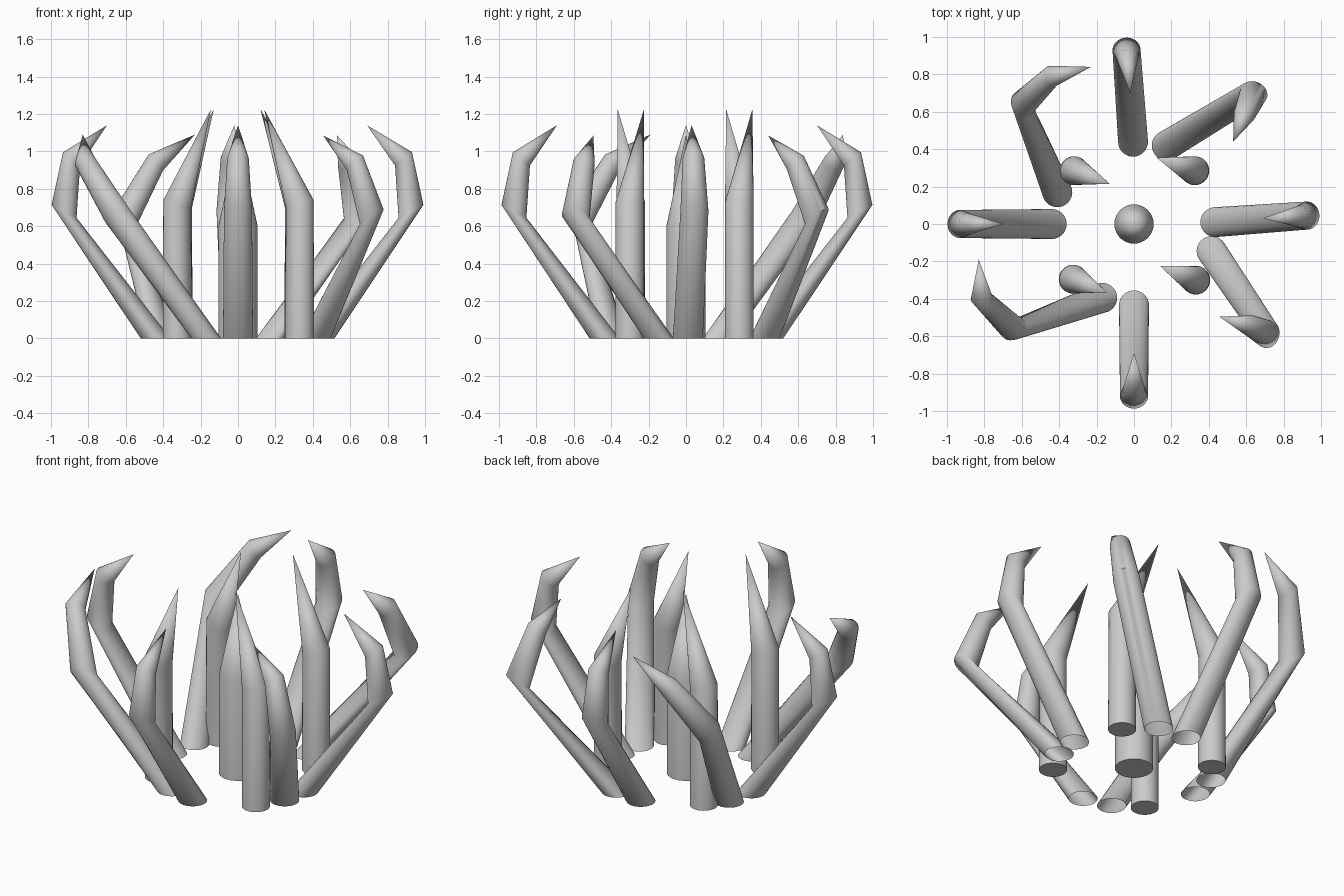
import bpy, bmesh, math
from mathutils import Vector

if "Cube" in bpy.data.objects:
    bpy.data.objects.remove(bpy.data.objects["Cube"])

SIDES = 32
Z = Vector((0, 0, 1))


def spike(name, points, radii, capped):
    """Skin rings along a path, ending in a pointed tip."""
    pts = [Vector(p) for p in points]
    dirs = [(b - a).normalized() for a, b in zip(pts, pts[1:])]
    bm = bmesh.new()
    rings = []
    for i, r in enumerate(radii):
        if i == 0:
            normal = Z                                  # flat cut on the ground
        elif i + 1 < len(dirs):
            normal = dirs[i] + dirs[i + 1]              # knee leans toward the tip
        else:
            normal = dirs[i] + 0.3 * dirs[i - 1]
        q = Z.rotation_difference(normal.normalized())
        ring = []
        for k in range(SIDES):
            a = 2 * math.pi * k / SIDES
            ring.append(bm.verts.new(pts[i] + q @ Vector((r * math.cos(a), r * math.sin(a), 0))))
        rings.append(ring)
    tip = bm.verts.new(pts[-1])
    for k in range(SIDES):
        n = (k + 1) % SIDES
        for low, high in zip(rings, rings[1:]):
            bm.faces.new((low[k], low[n], high[n], high[k]))
        bm.faces.new((rings[-1][k], rings[-1][n], tip))
    if capped:
        bm.faces.new(rings[0][::-1])
    mesh = bpy.data.meshes.new(name)
    bm.to_mesh(mesh)
    bm.free()
    ob = bpy.data.objects.new(name, mesh)
    bpy.context.collection.objects.link(ob)
    bpy.ops.object.select_all(action='DESELECT')
    bpy.context.view_layer.objects.active = ob
    ob.select_set(True)
    bpy.ops.object.shade_smooth_by_angle(angle=math.radians(60))
    return ob


# outer hooked tentacles, open at the base: base, knee, upper bend, tip
outer = {
    "left": [(-.44, 0, 0), (-.93, 0, .68), (-.89, 0, .96), (-.70, 0, 1.14)],
    "front": [(0, -.435, 0), (0, -.92, .68), (0, -.88, .96), (0, -.69, 1.14)],
    "right": [(.435, .01, 0), (.925, .045, .68), (.885, .04, .96), (.69, .03, 1.14)],
    "back": [(-.005, .44, 0), (-.04, .93, .68), (-.035, .89, .96), (-.02, .70, 1.14)],
    "front_right": [(.415, -.145, 0), (.715, -.59, .65), (.625, -.545, .94), (.455, -.495, 1.085)],
    "back_right": [(.175, .42, 0), (.64, .70, .65), (.59, .585, .94), (.53, .44, 1.085)],
    "back_left": [(-.41, .17, 0), (-.60, .635, .65), (-.44, .79, .94), (-.23, .84, 1.09)],
    "front_left": [(-.17, -.395, 0), (-.64, -.565, .65), (-.815, -.395, .94), (-.83, -.19, 1.09)],
}
for side, path in outer.items():
    spike("outer_tentacle_" + side, path, [.08, .075, .058], False)

# inner upright tentacles, leaning only at the tip
inner = {
    "back_left": [(-.32, .285, 0), (-.32, .285, .72), (-.13, .215, 1.225)],
    "back_right": [(.325, .285, 0), (.325, .285, .72), (.12, .355, 1.225)],
    "front_left": [(-.325, -.295, 0), (-.325, -.295, .72), (-.145, -.365, 1.225)],
    "front_right": [(.33, -.30, 0), (.33, -.30, .72), (.14, -.225, 1.225)],
}
for side, path in inner.items():
    spike("inner_tentacle_" + side, path, [.077, .077], True)

# centre spike
spike("centre_spike", [(0, 0, 0), (0, 0, .6), (0, 0, 1.09)], [.105, .105], True)
